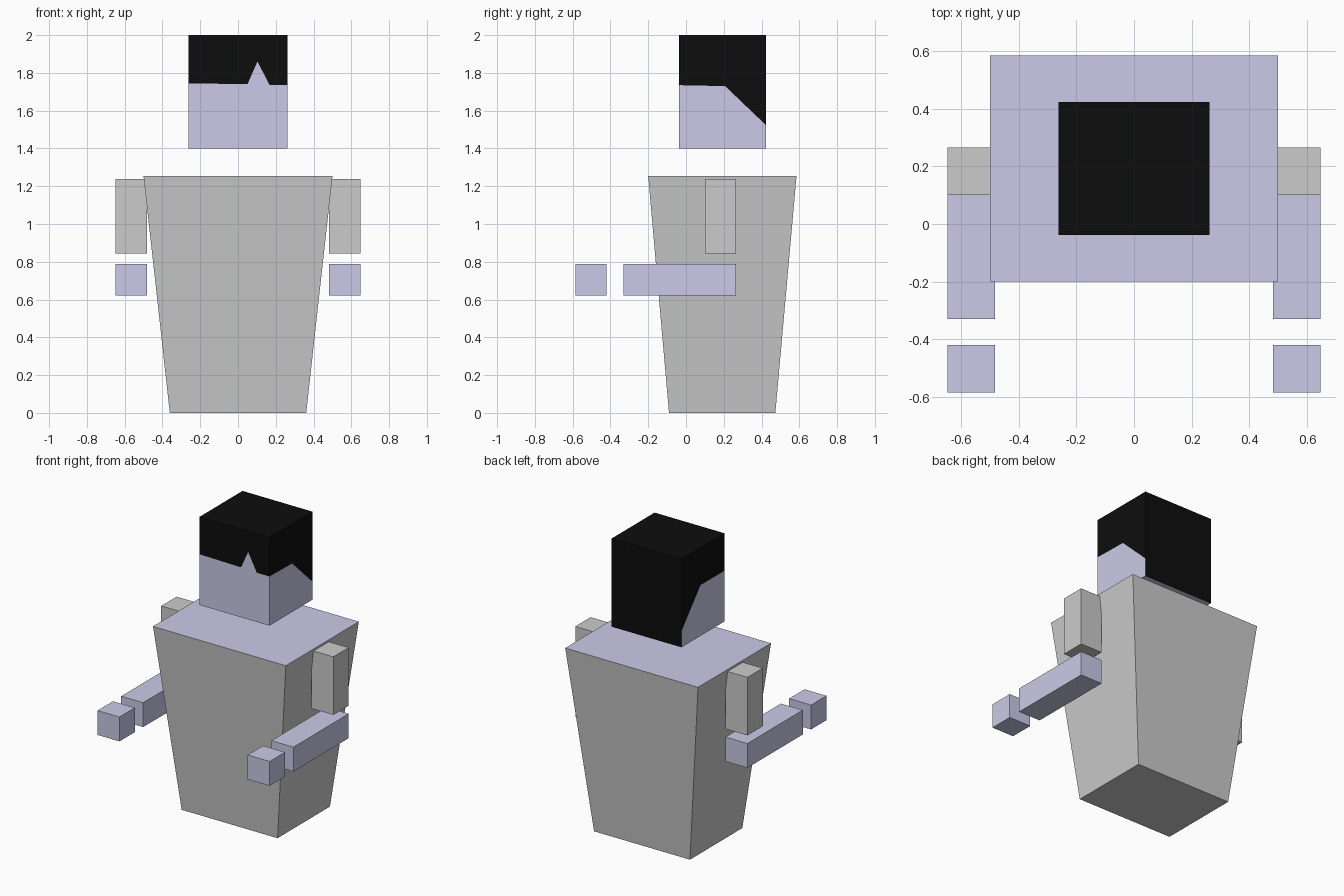
import bpy, bmesh

if "Cube" in bpy.data.objects:
    bpy.data.objects.remove(bpy.data.objects["Cube"])


def material(name, rgb):
    m = bpy.data.materials.new(name)
    m.diffuse_color = (*rgb, 1)
    m.use_nodes = True
    m.node_tree.nodes["Principled BSDF"].inputs["Base Color"].default_value = m.diffuse_color
    return m


SKIN = material("skin", (0.60, 0.59, 0.80))
HAIR = material("hair", (0.004, 0.004, 0.004))


def mesh_object(name, polygons, mat=None):
    """Weld a set of polygons into one flat-shaded object."""
    bm = bmesh.new()
    for poly in polygons:
        bm.faces.new([bm.verts.new(p) for p in poly])
    bmesh.ops.remove_doubles(bm, verts=bm.verts, dist=1e-4)
    bmesh.ops.recalc_face_normals(bm, faces=bm.faces)
    me = bpy.data.meshes.new(name)
    bm.to_mesh(me)
    bm.free()
    ob = bpy.data.objects.new(name, me)
    bpy.context.collection.objects.link(ob)
    if mat:
        me.materials.append(mat)
    return ob


def rect(x, y, z):
    return [(x[0], y[0], z), (x[1], y[0], z), (x[1], y[1], z), (x[0], y[1], z)]


def block(name, bottom, top, mat=None):
    """Closed solid between two rectangles."""
    sides = [[bottom[i], bottom[(i + 1) % 4], top[(i + 1) % 4], top[i]] for i in range(4)]
    return mesh_object(name, [bottom[::-1], top] + sides, mat)


# Tapered torso with a skin-coloured top
torso = block("torso", rect((-0.361, 0.361), (-0.09, 0.473), 0),
              rect((-0.5, 0.5), (-0.2, 0.585), 1.253))
torso.data.materials.append(None)
torso.data.materials.append(SKIN)
for f in torso.data.polygons:
    f.material_index = 1 if f.normal.z > 0.9 else 0

# Sleeves, forearms and hands on both sides
ARM_PARTS = [("sleeve", (0.10, 0.265), (0.843, 1.238), None),
             ("forearm", (-0.33, 0.265), (0.622, 0.788), SKIN),
             ("hand", (-0.585, -0.42), (0.622, 0.788), SKIN)]
for side, x in (("right", (0.483, 0.648)), ("left", (-0.648, -0.483))):
    for part, y, z, mat in ARM_PARTS:
        block(f"{side}_{part}", rect(x, y, z[0]), rect(x, y, z[1]), mat)

# Head walls are split along the hairline into face below and hair above
X, Y0, Y1, Z0, Z1 = 0.263, -0.038, 0.424, 1.4, 2.0
hairlines = [
    [(-X, Y0, 1.745), (0.05, Y0, 1.74), (0.103, Y0, 1.86), (0.168, Y0, 1.735), (X, Y0, 1.735)],
    [(X, Y0, 1.735), (X, 0.207, 1.73), (X, Y1, 1.523)],
    [(-X, Y1, 1.51), (-X, 0.22, 1.745), (-X, Y0, 1.745)],
]


def wall(line, z):
    (ax, ay, _), (bx, by, _) = line[0], line[-1]
    return line + [(bx, by, z), (ax, ay, z)]


bottom, top = rect((-X, X), (Y0, Y1), Z0), rect((-X, X), (Y0, Y1), Z1)
back = [bottom[3], bottom[2], hairlines[1][-1], top[2], top[3], hairlines[2][0]]
mesh_object("face", [bottom[::-1]] + [wall(h, Z0)[::-1] for h in hairlines], SKIN)
mesh_object("hair", [top, back] + [wall(h, Z1) for h in hairlines], HAIR)
